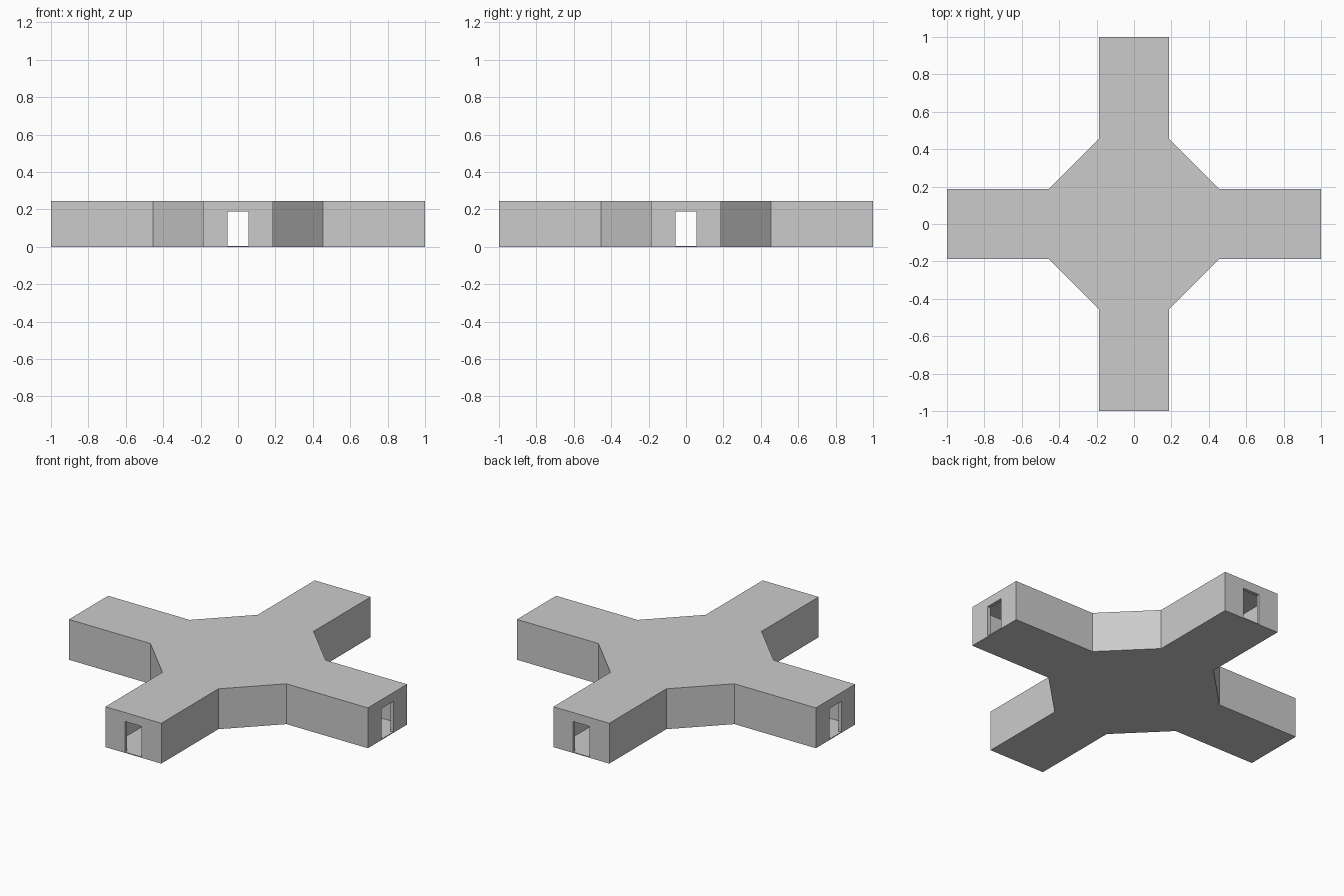
import bpy, bmesh

if "Cube" in bpy.data.objects:
    bpy.data.objects.remove(bpy.data.objects["Cube"])

HALF, ARM, DIAG, HEIGHT = 1.0, 0.187, 0.455, 0.244
WALL, FLOOR, CEILING = 0.02, 0.005, 0.226
DOOR_HALF, DOOR_TOP = 0.056, 0.19


def prism(name, outline, z0, z1):
    """Extrude a flat outline between two heights."""
    bm = bmesh.new()
    base = bm.faces.new([bm.verts.new((x, y, z0)) for x, y in outline])
    ext = bmesh.ops.extrude_face_region(bm, geom=[base])
    top = [v for v in ext["geom"] if isinstance(v, bmesh.types.BMVert)]
    bmesh.ops.translate(bm, verts=top, vec=(0, 0, z1 - z0))
    bmesh.ops.recalc_face_normals(bm, faces=bm.faces)
    mesh = bpy.data.meshes.new(name)
    bm.to_mesh(mesh)
    bm.free()
    obj = bpy.data.objects.new(name, mesh)
    bpy.context.collection.objects.link(obj)
    return obj


def cross(half, arm, diag):
    """Plus-shaped outline with chamfered inner corners."""
    pts, arm_pts = [], [(diag, -arm), (half, -arm), (half, arm), (diag, arm)]
    for _ in range(4):
        pts += arm_pts
        arm_pts = [(-y, x) for x, y in arm_pts]
    return pts


def rect(hx, hy):
    return [(-hx, -hy), (hx, -hy), (hx, hy), (-hx, hy)]


# Outer body of the crossing corridors
body = prism("corridor_crossing", cross(HALF, ARM, DIAG), 0, HEIGHT)

# Hollow interior, inset by the wall thickness, and doorways at the four ends
inner_arm = ARM - WALL
inner_diag = ARM + DIAG - WALL * 2 ** 0.5 - inner_arm
cutters = [
    prism("interior_cutter", cross(HALF - WALL, inner_arm, inner_diag), FLOOR, CEILING),
    prism("doorway_cutter_x", rect(1.1, DOOR_HALF), FLOOR, DOOR_TOP),
    prism("doorway_cutter_y", rect(DOOR_HALF, 1.1), FLOOR, DOOR_TOP),
]
for cutter in cutters:
    mod = body.modifiers.new(cutter.name, "BOOLEAN")
    mod.operation = "DIFFERENCE"
    mod.solver = "EXACT"
    mod.object = cutter

# Apply the cuts and remove the cutters
bpy.context.view_layer.objects.active = body
body.select_set(True)
for cutter in cutters:
    bpy.ops.object.modifier_apply(modifier=cutter.name)
for cutter in cutters:
    bpy.data.objects.remove(cutter)
